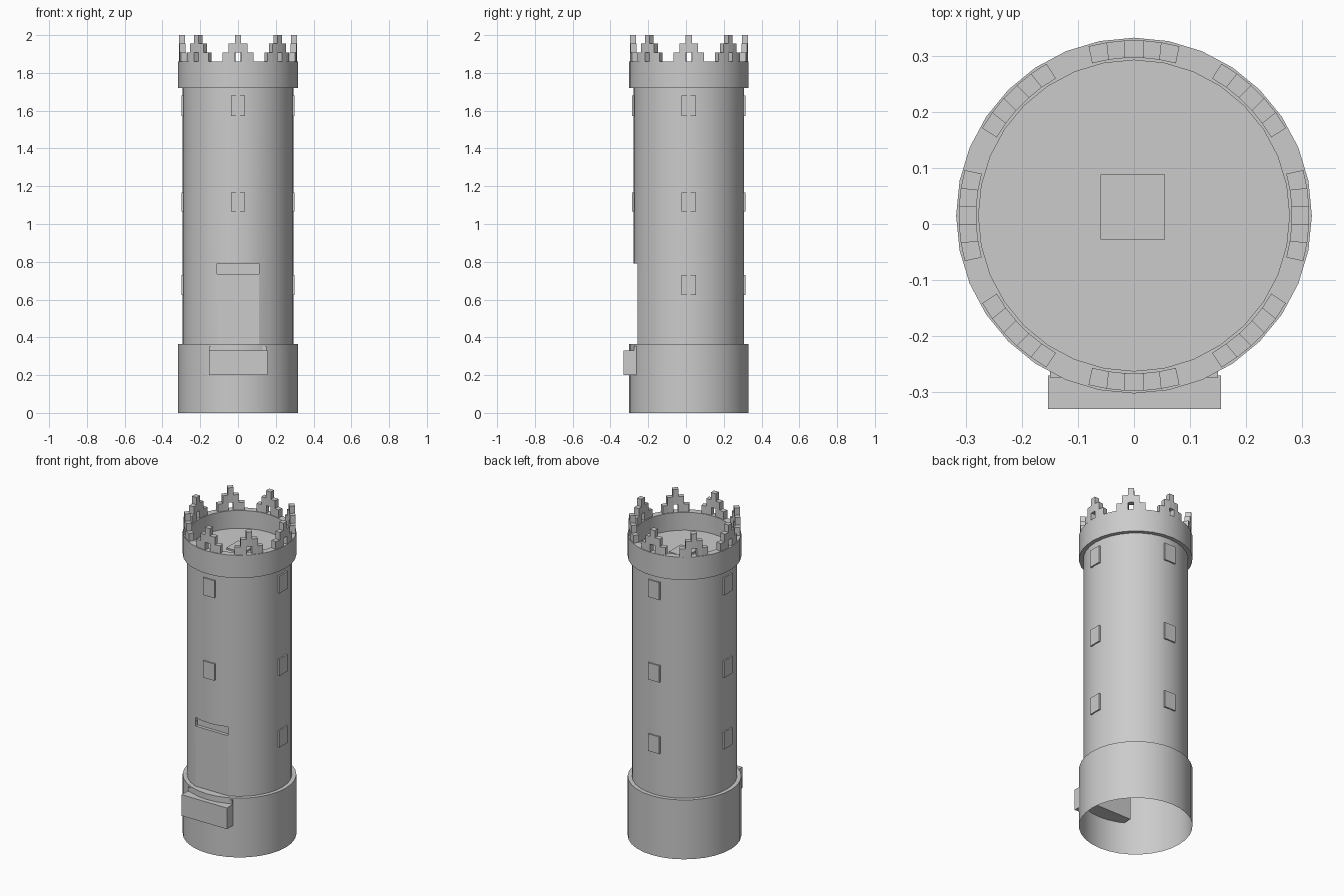
import bpy, bmesh, math
from mathutils import Matrix, Vector

if "Cube" in bpy.data.objects:
    bpy.data.objects.remove(bpy.data.objects["Cube"])

CY = 0.015      # tower axis in y
N = 32          # sides of the round parts


def finish(bm, name, smooth=False):
    me = bpy.data.meshes.new(name)
    bm.to_mesh(me)
    bm.free()
    ob = bpy.data.objects.new(name, me)
    ob.location.y = CY
    bpy.context.collection.objects.link(ob)
    if smooth:
        bpy.ops.object.select_all(action='DESELECT')
        ob.select_set(True)
        bpy.context.view_layer.objects.active = ob
        bpy.ops.object.shade_smooth_by_angle(angle=math.radians(30))
    return ob


def ring_point(r, i, z):
    a = 2 * math.pi * i / N - math.pi / 2
    return Vector((r * math.cos(a), r * math.sin(a), z))


def lathe(name, profile, skip=None, cap_end=False):
    """Spin (radius, z) points; skip(i, j) leaves out single faces."""
    bm = bmesh.new()
    rings = [[bm.verts.new(ring_point(r, i, z)) for i in range(N)] for r, z in profile]
    for j in range(len(rings) - 1):
        for i in range(N):
            if skip and skip(i, j):
                continue
            k = (i + 1) % N
            bm.faces.new((rings[j][i], rings[j][k], rings[j + 1][k], rings[j + 1][i]))
    if cap_end:
        bm.faces.new(rings[-1])
    return finish(bm, name, True)


def add_box(bm, lo, hi, angle=0):
    lo, hi = Vector(lo), Vector(hi)
    m = (Matrix.Rotation(angle, 4, 'Z') @ Matrix.Translation((lo + hi) / 2)
         @ Matrix.Diagonal((*(hi - lo), 1)))
    bmesh.ops.create_cube(bm, size=1, matrix=m)


def box(name, lo, hi):
    bm = bmesh.new()
    add_box(bm, lo, hi)
    return finish(bm, name)


# Base drum (open underneath), shaft with door opening, parapet with roof floor
lathe("base", [(0.317, 0), (0.317, 0.365), (0.24, 0.365)])
lathe("shaft", [(0.293, 0.365), (0.293, 0.79), (0.293, 1.72)],
      skip=lambda i, j: j == 0 and (i < 2 or i >= N - 2))
lathe("parapet", [(0.275, 1.72), (0.317, 1.72), (0.317, 1.86), (0.277, 1.86), (0.277, 1.75)],
      cap_end=True)

# Roof hatch
box("roof_hatch", (-0.06, -0.043, 1.745), (0.055, 0.073, 1.76))

# Door, recess back and soffit
DX = 0.293 * math.sin(math.pi / 8)
box("door", (-DX, -0.27, 0.365), (DX, -0.25, 0.735))
box("door_recess_back", (-DX, -0.25, 0.365), (DX, -0.24, 0.79))
bm = bmesh.new()
pts = [ring_point(0.293, i, 0.79) for i in range(-2, 3)]
pts += [Vector((DX, -0.24, 0.79)), Vector((-DX, -0.24, 0.79))]
bm.faces.new([bm.verts.new(p) for p in reversed(pts)])
finish(bm, "door_soffit")

# Door steps
box("lower_step", (-0.153, -0.345, 0.2), (0.155, -0.285, 0.33))
box("upper_step", (-0.15, -0.289, 0.2), (0.15, -0.225, 0.355))

# Windows on four sides, the door takes the lowest front one
for side, label in enumerate(("front", "right", "back", "left")):
    bm = bmesh.new()
    for z0, z1 in ((0.625, 0.73), (1.065, 1.168), (1.573, 1.68)):
        if label == "front" and z0 < 0.8:
            continue
        add_box(bm, (-0.038, -0.3, z0), (0.038, -0.28, z1), side * math.pi / 2)
    finish(bm, label + "_windows")

# Stepped merlons: five narrow blocks each, following the rim
STEPS = ((-2, 1.86, 1.908), (-1, 1.86, 1.955), (0, 1.908, 2.0), (1, 1.86, 1.955), (2, 1.86, 1.908))
for m in range(8):
    bm = bmesh.new()
    for k, z0, z1 in STEPS:
        add_box(bm, (-0.0165, -0.312, z0), (0.0165, -0.281, z1),
                m * math.pi / 4 + k * math.radians(6))
    finish(bm, "merlon_%d" % (m + 1))
